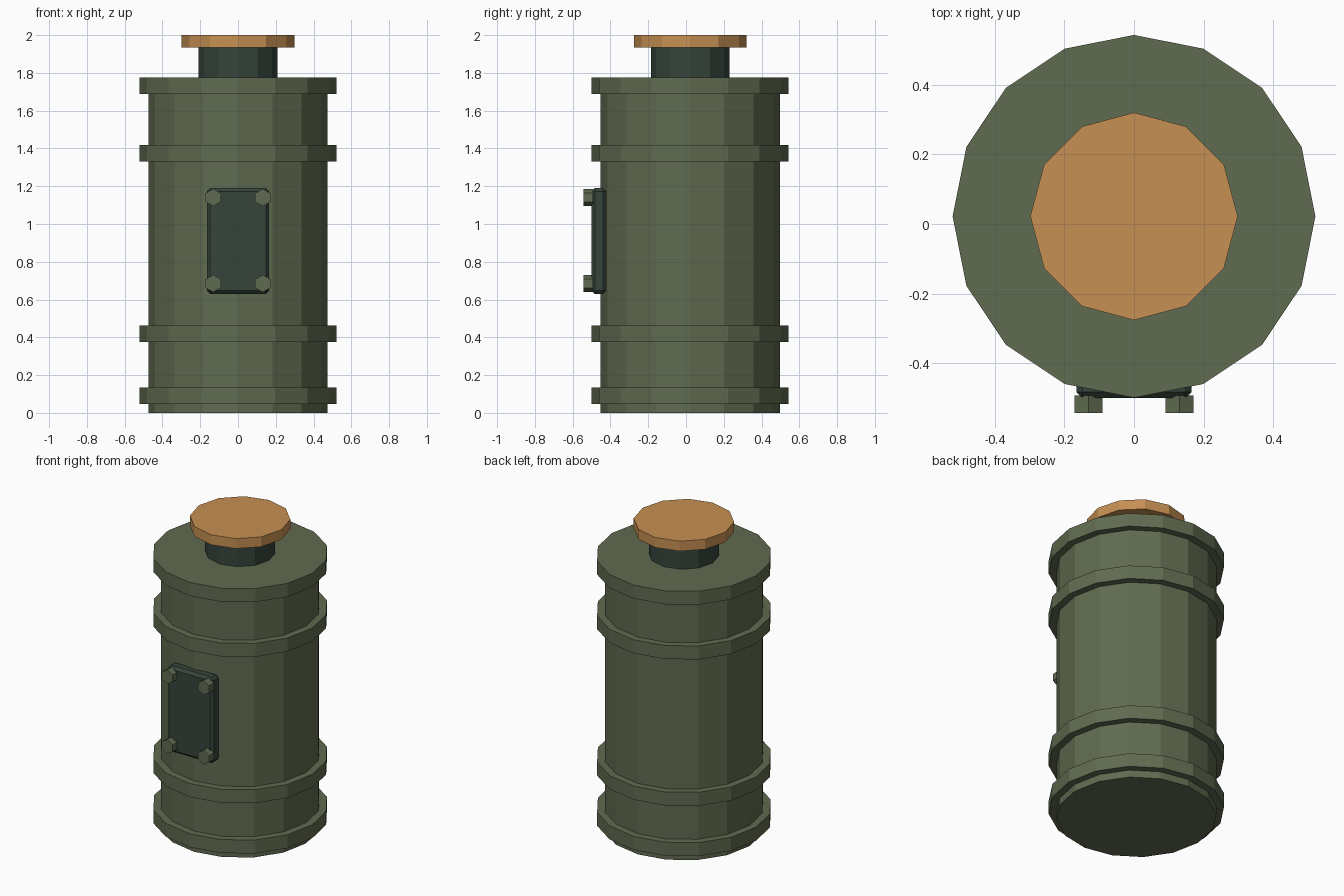
import bpy, math

if "Cube" in bpy.data.objects:
    bpy.data.objects.remove(bpy.data.objects["Cube"])

CY = 0.022  # drum axis is slightly behind the origin


def material(name, rgb):
    m = bpy.data.materials.new(name)
    lin = [((c / 255 + 0.055) / 1.055) ** 2.4 for c in rgb]
    m.diffuse_color = (*lin, 1)
    m.use_nodes = True
    m.node_tree.nodes["Principled BSDF"].inputs["Base Color"].default_value = m.diffuse_color
    return m


green = material("olive_green", (96, 107, 80))
dark = material("dark_green", (54, 68, 59))
orange = material("orange_tan", (198, 144, 83))


def upright(name, sides, radius, z0, z1, mat):
    bpy.ops.mesh.primitive_cylinder_add(vertices=sides, radius=radius, depth=z1 - z0,
                                        location=(0, CY, (z0 + z1) / 2))
    ob = bpy.context.object
    ob.name = name
    ob.data.materials.append(mat)
    return ob


# Drum body and its four hoops
upright("drum_body", 16, 0.475, 0, 1.76, green)
for i, (z0, z1) in enumerate([(0.047, 0.135), (0.375, 0.463), (1.33, 1.418), (1.687, 1.775)]):
    upright(f"hoop_{i + 1}", 16, 0.521, z0, z1, green)

# Neck and cap
upright("neck", 12, 0.208, 1.76, 1.94, dark)
upright("cap", 12, 0.298, 1.935, 2.0, orange)

# Bevelled access panel on the front
bpy.ops.mesh.primitive_cube_add(size=1, location=(0, -0.461, 0.91))
panel = bpy.context.object
panel.name = "access_panel"
panel.scale = (0.33, 0.078, 0.56)
bpy.ops.object.transform_apply(location=False, rotation=False, scale=True)
panel.data.materials.append(dark)
bevel = panel.modifiers.new("bevel", 'BEVEL')
bevel.width = 0.017
bevel.segments = 1

# Hexagonal bolts at the panel corners, points up and down
for x in (-0.131, 0.131):
    for z in (0.685, 1.14):
        bpy.ops.mesh.primitive_cylinder_add(vertices=6, radius=0.046, depth=0.05,
                                            location=(x, -0.518, z),
                                            rotation=(math.radians(90), 0, 0))
        bolt = bpy.context.object
        bolt.name = "panel_bolt"
        bolt.data.materials.append(green)
